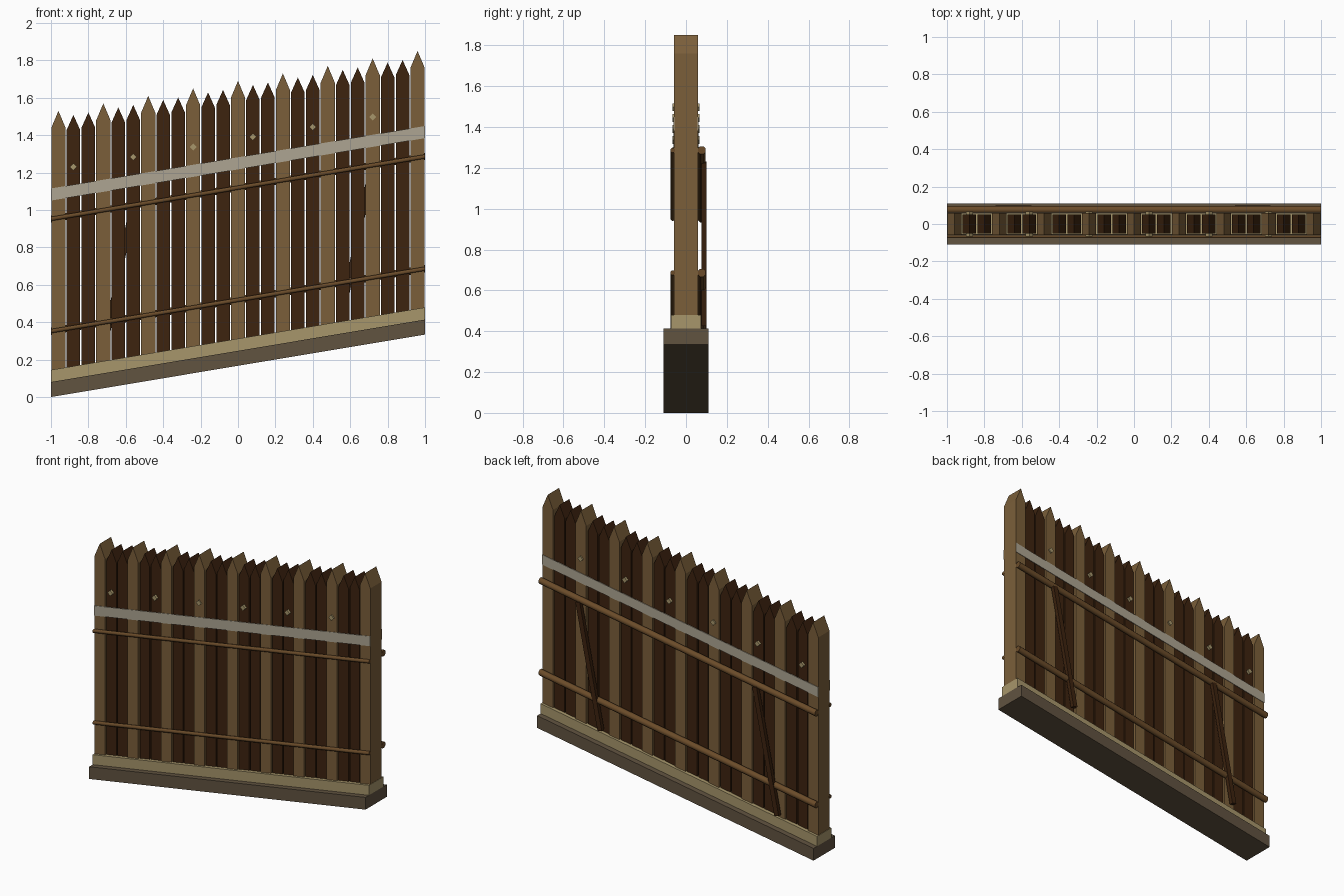
import bpy, bmesh, math
from mathutils import Vector

cube = bpy.data.objects.get("Cube")
if cube:
    bpy.data.objects.remove(cube, do_unlink=True)

SLOPE = 0.167


def ground(x):
    return SLOPE * (x + 1)


def material(name, hex_code):
    srgb = [int(hex_code[i:i + 2], 16) / 255 for i in (0, 2, 4)]
    color = [c / 12.92 if c < 0.04045 else ((c + 0.055) / 1.055) ** 2.4 for c in srgb] + [1]
    m = bpy.data.materials.new(name)
    m.use_nodes = True
    m.diffuse_color = color
    bsdf = m.node_tree.nodes["Principled BSDF"]
    bsdf.inputs["Base Color"].default_value = color
    bsdf.inputs["Roughness"].default_value = 0.9
    return m


STONE = material("grey brown base", "615340")
LIGHT = material("light wood", "7B5F3A")
DARK = material("dark wood", "3D230F")
TAN = material("tan trim", "A7966B")
BAND = material("pale band", "AEA592")
RAIL = material("rail brown", "6A4B29")


def extrude_profile(name, points, direction, mat):
    """Make a solid prism from a closed outline."""
    bm = bmesh.new()
    face = bm.faces.new([bm.verts.new(p) for p in points])
    out = bmesh.ops.extrude_face_region(bm, geom=[face])
    moved = [g for g in out["geom"] if isinstance(g, bmesh.types.BMVert)]
    bmesh.ops.translate(bm, vec=direction, verts=moved)
    bmesh.ops.recalc_face_normals(bm, faces=bm.faces)
    mesh = bpy.data.meshes.new(name)
    bm.to_mesh(mesh)
    bm.free()
    mesh.materials.append(mat)
    obj = bpy.data.objects.new(name, mesh)
    bpy.context.collection.objects.link(obj)
    return obj


def sloped_bar(name, y0, y1, low, high, mat):
    """Full-length bar with vertical ends that follows the slope."""
    outline = [(-1, y0, low), (-1, y1, low), (-1, y1, high), (-1, y0, high)]
    return extrude_profile(name, outline, (2, 0, 2 * SLOPE), mat)


def sloped_pole(name, y, z, radius, sides, mat):
    ring = [math.tau * (i + 0.5) / sides for i in range(sides)]
    outline = [(-1, y + radius * math.cos(a), z + radius * math.sin(a)) for a in ring]
    obj = extrude_profile(name, outline, (2, 0, 2 * SLOPE), mat)
    bpy.context.view_layer.objects.active = obj
    obj.select_set(True)
    bpy.ops.object.shade_smooth_by_angle(angle=math.radians(50))
    obj.select_set(False)


# Footing and the trim around the foot of the planks
sloped_bar("base", -0.11, 0.11, 0, 0.08, STONE)
sloped_bar("foot_trim", -0.074, 0.074, 0.08, 0.145, TAN)

# Pointed planks, every third one a larger light post
for i in range(25):
    x = -0.96 + 0.08 * i
    post = i % 3 == 0
    half, depth = (0.038, 0.058) if post else (0.036, 0.05)
    peak = ground(x) + (1.523 if post else 1.488)
    shoulder = peak - (0.09 if post else 0.08)
    foot = ground(x) + 0.05
    outline = [(x - half, -depth, foot), (x + half, -depth, foot),
               (x + half, -depth, shoulder), (x, -depth, peak), (x - half, -depth, shoulder)]
    extrude_profile(f"{'post' if post else 'plank'}_{i + 1}", outline, (0, 2 * depth, 0),
                    LIGHT if post else DARK)

# Pale bands and diamond studs on both faces
for side, label in ((-1, "front"), (1, "back")):
    sloped_bar(f"{label}_band", side * 0.057, side * 0.061, 1.05, 1.115, BAND)
    for n in range(6):
        x = -0.88 + 0.32 * n
        z, r = 1.21 + ground(x), 0.019
        outline = [(x - r, side * 0.049, z), (x, side * 0.049, z - r),
                   (x + r, side * 0.049, z), (x, side * 0.049, z + r)]
        extrude_profile(f"{label}_stud_{n + 1}", outline, (0, side * 0.017, 0), TAN)

# Thin rails in front, thick poles behind
for label, z in (("lower", 0.352), ("upper", 0.952)):
    sloped_pole(f"{label}_front_rail", -0.065, z, 0.012, 8, RAIL)
    sloped_pole(f"{label}_back_pole", 0.077, z, 0.021, 8, RAIL)

# Leaning braces on the back
for n, x in enumerate((-0.645, 0.635)):
    bottom = Vector((x - 0.08, 0.075, ground(x) + 0.155))
    top = Vector((x + 0.08, 0.075, ground(x) + 0.955))
    across = (top - bottom).cross(Vector((0, 1, 0))).normalized() * 0.016
    outline = [bottom - across, bottom + across, top + across, top - across]
    extrude_profile(f"back_brace_{n + 1}", outline, (0, 0.025, 0), DARK)
